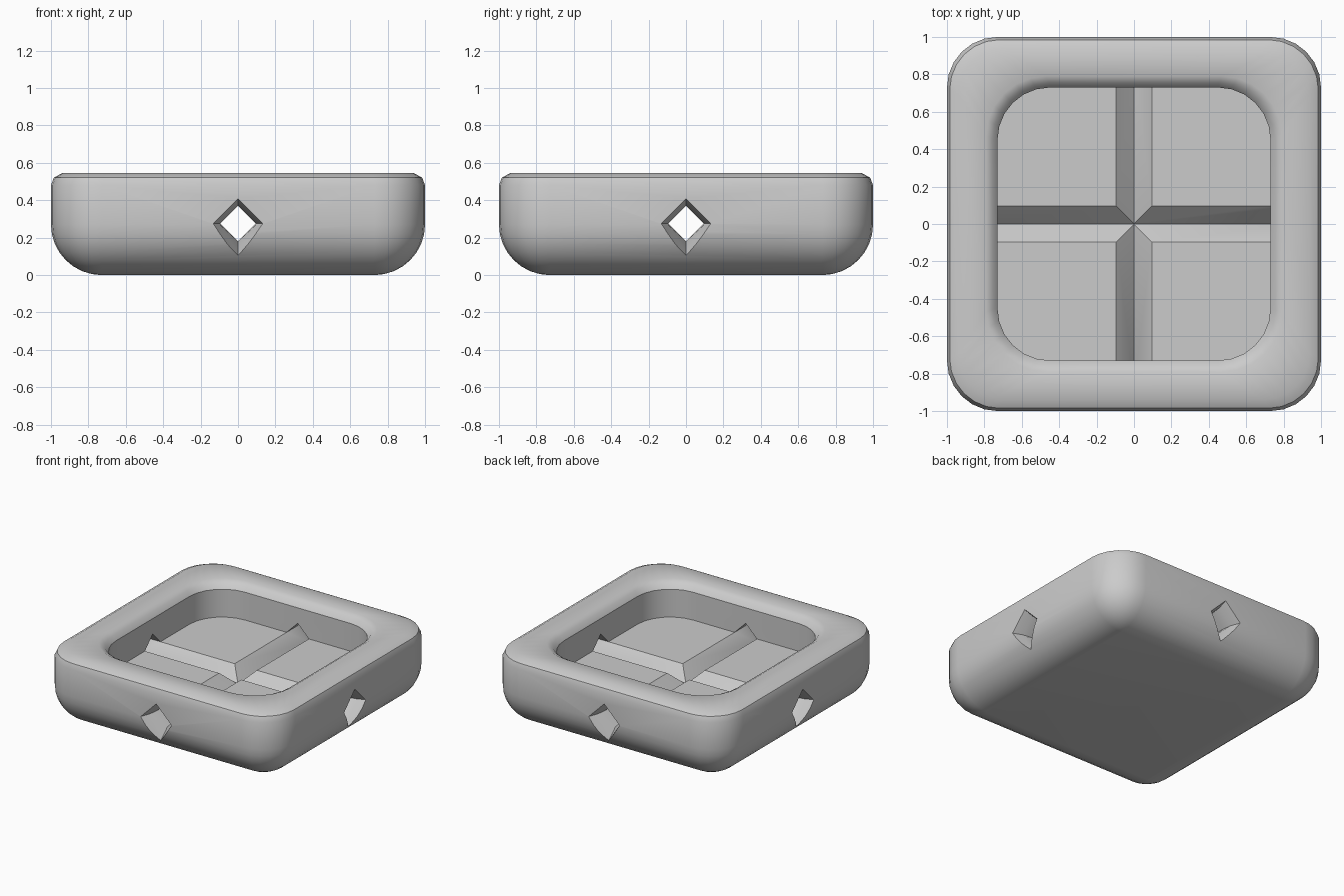
import bpy, bmesh, math

if "Cube" in bpy.data.objects:
    bpy.data.objects.remove(bpy.data.objects["Cube"], do_unlink=True)

grey = bpy.data.materials.new("plain grey")
grey.use_nodes = True
GREY = (0.6, 0.6, 0.6, 1)
grey.diffuse_color = GREY
grey.node_tree.nodes["Principled BSDF"].inputs["Base Color"].default_value = GREY


def loft(name, rings):
    """Skin a stack of matching point rings and cap both ends."""
    bm = bmesh.new()
    loops = [[bm.verts.new(p) for p in ring] for ring in rings]
    n = len(loops[0])
    for a, b in zip(loops, loops[1:]):
        for i in range(n):
            j = (i + 1) % n
            bm.faces.new((a[i], a[j], b[j], b[i]))
    bm.faces.new(loops[0])
    bm.faces.new(loops[-1])
    bmesh.ops.recalc_face_normals(bm, faces=bm.faces)
    mesh = bpy.data.meshes.new(name)
    bm.to_mesh(mesh)
    bm.free()
    mesh.materials.append(grey)
    obj = bpy.data.objects.new(name, mesh)
    bpy.context.collection.objects.link(obj)
    return obj


def rounded_square(half, radius, z, steps):
    ring = []
    for q in range(4):
        for s in range(steps + 1):
            a = math.pi / 2 * (q + s / steps)
            cx = math.copysign(half - radius, math.cos(math.pi / 2 * (q + 0.5)))
            cy = math.copysign(half - radius, math.sin(math.pi / 2 * (q + 0.5)))
            ring.append((cx + radius * math.cos(a), cy + radius * math.sin(a), z))
    return ring


# Tray: round belly, softened rim, straight inner wall and flat floor
FLOOR, TOP, BELLY, STEPS = 0.275, 0.545, 0.27, 6
rings = []
for k in range(9):
    a = math.pi / 2 * k / 8
    r = max(BELLY * math.sin(a), 0.01)
    rings.append(rounded_square(1 - BELLY + r, r, BELLY * (1 - math.cos(a)), STEPS))
for half, radius, z in ((1, 0.27, 0.48), (0.985, 0.265, 0.52), (0.94, 0.25, TOP),
                        (0.79, 0.32, TOP), (0.755, 0.3, 0.525), (0.73, 0.28, 0.49),
                        (0.73, 0.28, FLOOR)):
    rings.append(rounded_square(half, radius, z, STEPS))
tray = loft("tray", rings)


# Diamond channels: V grooves in the floor, flared where they leave the wall
def diamond(x, wide, up, down):
    return [(x, wide, FLOOR), (x, 0, FLOOR + up), (x, -wide, FLOOR), (x, 0, FLOOR - down)]


H = 0.095
flare = [(0.86, H, H, H), (0.93, 0.105, 0.105, 0.16), (1.02, 0.14, 0.14, 0.23)]
sections = [diamond(-x, w, u, d) for x, w, u, d in reversed(flare)]
sections += [diamond(*f) for f in flare]
for name, turn in (("channel_cutter_x", 0), ("channel_cutter_y", math.pi / 2)):
    cutter = loft(name, sections)
    cutter.rotation_euler.z = turn
    cutter.hide_render = True
    cutter.hide_set(True)
    cut = tray.modifiers.new(name, "BOOLEAN")
    cut.operation = "DIFFERENCE"
    cut.solver = "EXACT"
    cut.object = cutter

# Apply the cuts, then smooth the body while keeping crisp edges
bpy.context.view_layer.update()
bpy.ops.object.select_all(action="DESELECT")
bpy.context.view_layer.objects.active = tray
tray.select_set(True)
for m in list(tray.modifiers):
    bpy.ops.object.modifier_apply(modifier=m.name)
for c in [o for o in bpy.data.objects if o.name.startswith("channel_cutter")]:
    bpy.data.objects.remove(c, do_unlink=True)
bpy.ops.object.shade_smooth_by_angle(angle=math.radians(35))
